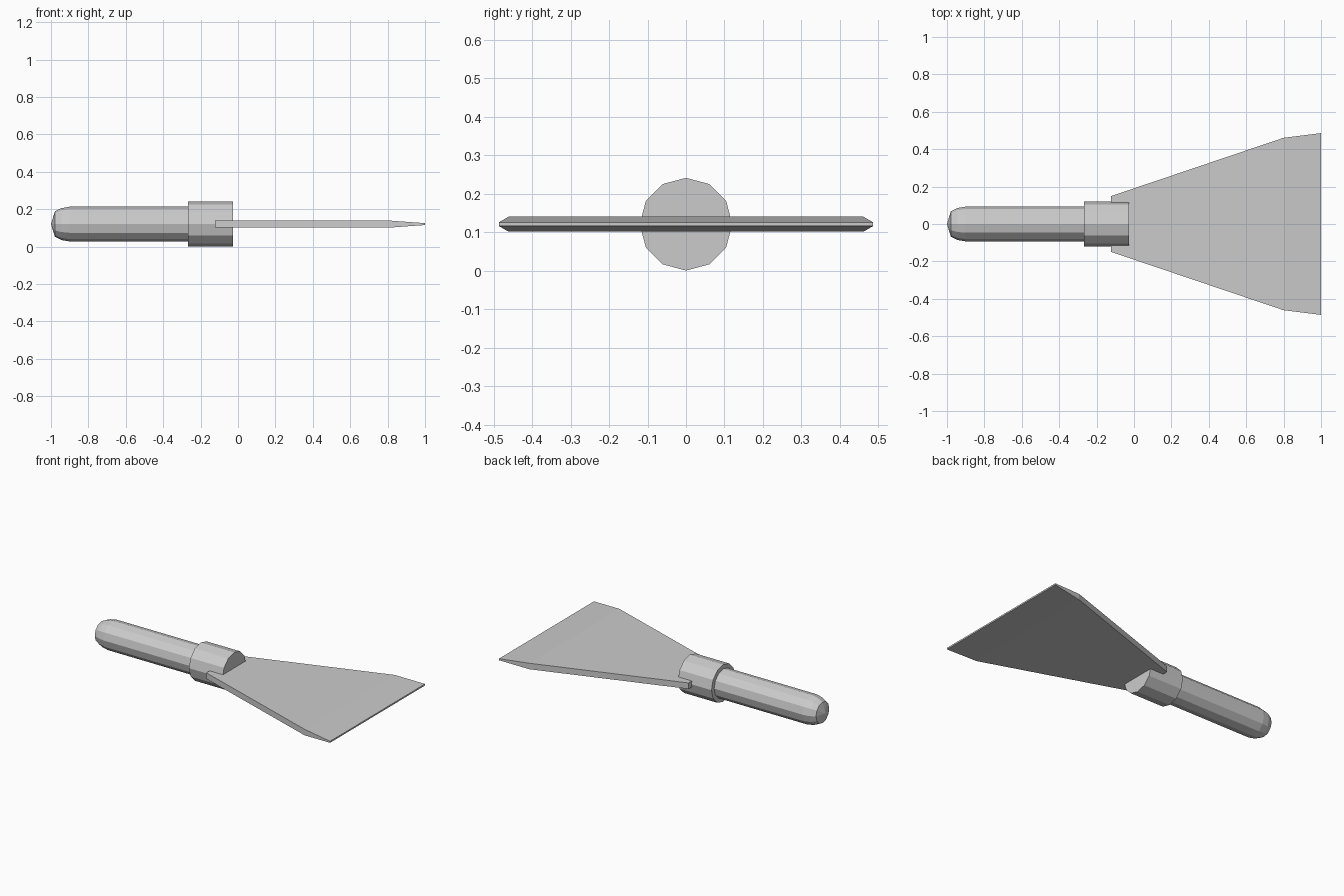
import bpy, bmesh
from math import sin, cos, pi

if "Cube" in bpy.data.objects:
    bpy.data.objects.remove(bpy.data.objects["Cube"])

AXIS_Z = 0.1205
SIDES = 12


def finish(name, bm):
    bmesh.ops.recalc_face_normals(bm, faces=bm.faces)
    mesh = bpy.data.meshes.new(name)
    bm.to_mesh(mesh)
    bm.free()
    obj = bpy.data.objects.new(name, mesh)
    bpy.context.collection.objects.link(obj)
    return obj


def loft(name, sections, tip=None):
    """Join matching rings of points, closing the ends (first end may be a tip)."""
    bm = bmesh.new()
    rings = [[bm.verts.new(p) for p in s] for s in sections]
    n = len(rings[0])
    for a, b in zip(rings, rings[1:]):
        for i in range(n):
            j = (i + 1) % n
            bm.faces.new((a[i], a[j], b[j], b[i]))
    if tip:
        t = bm.verts.new(tip)
        for i in range(n):
            bm.faces.new((t, rings[0][i], rings[0][(i + 1) % n]))
    else:
        bm.faces.new(rings[0])
    bm.faces.new(rings[-1])
    return finish(name, bm)


def circle(x, r):
    return [(x, r * cos(2 * pi * i / SIDES), AXIS_Z + r * sin(2 * pi * i / SIDES))
            for i in range(SIDES)]


def rect(x, half_w, half_t):
    return [(x, sy * half_w, AXIS_Z + sz * half_t)
            for sy, sz in ((-1, -1), (1, -1), (1, 1), (-1, 1))]


# Rounded handle with a shallow pointed butt
loft("handle",
     [circle(x, r) for x, r in ((-0.979, 0.068), (-0.945, 0.085), (-0.90, 0.093), (-0.2, 0.093))],
     tip=(-1.0, 0, AXIS_Z))

# Collar gripping the blade
loft("collar", [circle(-0.267, 0.1205), circle(-0.027, 0.1205)])

# Flared blade thinning to the working edge
loft("blade", [rect(-0.123, 0.149, 0.0195), rect(0.80, 0.461, 0.0195), rect(1.0, 0.486, 0.005)])
